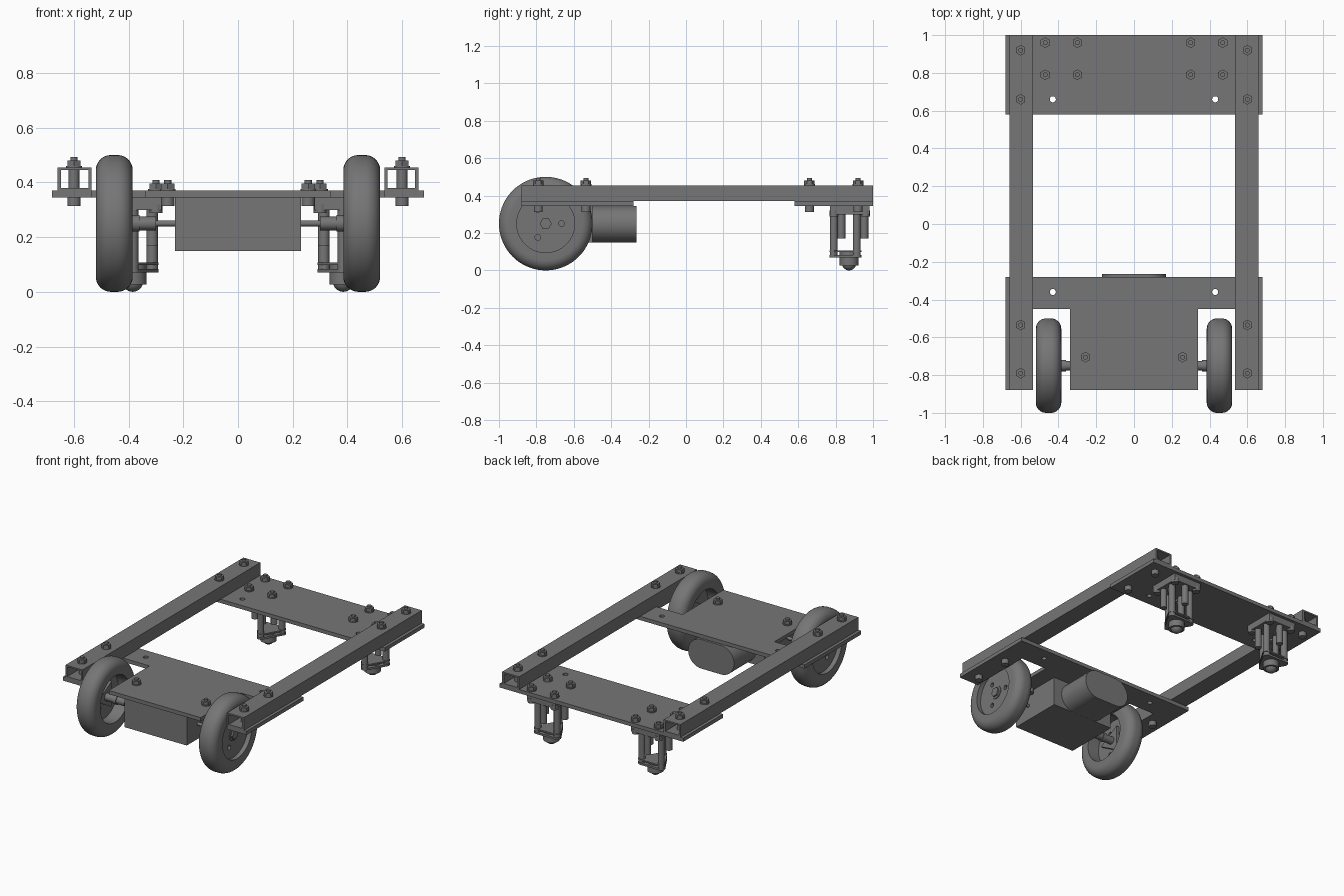
import bpy, bmesh, math
from mathutils import Matrix, Euler, Vector

if "Cube" in bpy.data.objects:
    bpy.data.objects.remove(bpy.data.objects["Cube"])

H = math.pi / 2
FLAT, SIDE, FRONT = (0, 0, 0), (H, 0, H), (H, 0, 0)   # profile plane: XY, YZ, XZ
grey = bpy.data.materials.new("dark_grey")
grey.diffuse_color = (.18, .18, .18, 1)
grey.use_nodes = True
grey.node_tree.nodes["Principled BSDF"].inputs["Base Color"].default_value = grey.diffuse_color


def add(name, bm):
    bmesh.ops.recalc_face_normals(bm, faces=bm.faces)
    me = bpy.data.meshes.new(name)
    bm.to_mesh(me)
    bm.free()
    me.materials.append(grey)
    ob = bpy.data.objects.new(name, me)
    bpy.context.collection.objects.link(ob)
    bpy.context.view_layer.objects.active = ob
    bpy.ops.object.select_all(action='DESELECT')
    ob.select_set(True)
    bpy.ops.object.shade_smooth_by_angle(angle=math.radians(35))
    return ob


def box(name, x, y, z):
    bm = bmesh.new()
    bmesh.ops.create_cube(bm, size=1)
    for v in bm.verts:
        v.co = Vector([(b[0] + b[1]) / 2 + c * (b[1] - b[0]) for c, b in zip(v.co, (x, y, z))])
    return add(name, bm)


def cyl(bm, c, r, h0, h1, n=24, axis='Z'):
    """Cylinder from h0 to h1 along the axis; c holds the two other coordinates."""
    if axis == 'Z':
        m = Matrix.Translation((c[0], c[1], (h0 + h1) / 2))
    else:
        m = Matrix.Translation(((h0 + h1) / 2, c[0], c[1])) @ Matrix.Rotation(H, 4, 'Y')
    bmesh.ops.create_cone(bm, cap_ends=True, segments=n, radius1=r, radius2=r,
                          depth=abs(h1 - h0), matrix=m)


def circle(x, y, r, n=32, a0=0, a1=2 * math.pi, closed=True):
    k = n if closed else n - 1
    return [(x + r * math.cos(a0 + (a1 - a0) * i / k), y + r * math.sin(a0 + (a1 - a0) * i / k))
            for i in range(n)]


def rect(x0, x1, y0, y1):
    return [(x0, y0), (x1, y0), (x1, y1), (x0, y1)]


def extrude(name, loops, thick, loc, rot=FLAT):
    """Filled outline with holes, extruded and placed."""
    cu = bpy.data.curves.new(name, 'CURVE')
    cu.dimensions, cu.fill_mode, cu.extrude = '2D', 'BOTH', thick / 2
    for pts in loops:
        s = cu.splines.new('POLY')
        s.points.add(len(pts) - 1)
        for p, q in zip(s.points, pts):
            p.co = (q[0], q[1], 0, 1)
        s.use_cyclic_u = True
    tmp = bpy.data.objects.new(name + "_outline", cu)
    bpy.context.collection.objects.link(tmp)
    me = bpy.data.meshes.new_from_object(tmp.evaluated_get(bpy.context.evaluated_depsgraph_get()))
    bm = bmesh.new()
    bm.from_mesh(me)
    bpy.data.objects.remove(tmp)
    bpy.data.curves.remove(cu)
    bpy.data.meshes.remove(me)
    bmesh.ops.remove_doubles(bm, verts=bm.verts, dist=1e-5)
    bm.transform(Matrix.Translation(loc) @ Euler(rot).to_matrix().to_4x4())
    return add(name, bm)


def bolt(name, x, y, top, bottom):
    """Nut and shank end above, round head below."""
    bm = bmesh.new()
    cyl(bm, (x, y), 0.029, top, top + 0.006)
    cyl(bm, (x, y), 0.028, top + 0.006, top + 0.026, 6)
    cyl(bm, (x, y), 0.013, bottom, top + 0.038, 16)
    cyl(bm, (x, y), 0.02, bottom, top, 16)
    cyl(bm, (x, y), 0.024, bottom - 0.032, bottom)
    return add(name, bm)


# Deck plates
extrude("rear_plate", [rect(-.68, .68, .58, 1)] + [circle(s * .43, .66, .016) for s in (-1, 1)],
        .025, (0, 0, .3575))
half = [(.34, -.88), (.34, -.45), (.535, -.45), (.535, -.88), (.68, -.88), (.68, -.28)]
front = half + [(-x, y) for x, y in reversed(half)]
extrude("front_plate", [front] + [circle(s * .43, -.36, .016) for s in (-1, 1)],
        .025, (0, 0, .3575))

# Gearbox and flat-sided motor
box("gearbox", (-.23, .23), (-.87, -.5), (.15, .345))
stadium = (circle(.0725, .2475, .0975, 24, -H, H, False)
           + circle(-.0725, .2475, .0975, 24, H, 3 * H, False))
motor = extrude("motor", [stadium], .235, (0, -.3825, 0), FRONT)
bev = motor.modifiers.new("bevel", 'BEVEL')
bev.width, bev.segments, bev.limit_method, bev.angle_limit = .008, 3, 'ANGLE', math.radians(60)


def tire(name, cx):
    # Rounded tire section spun around the axle
    sec = [(-.0675, .155)] + [(-.0125 - .055 * math.cos(a * H / 8), .195 + .055 * math.sin(a * H / 8))
                              for a in range(9)]
    sec += [(-x, r) for x, r in reversed(sec)]
    bm = bmesh.new()
    n = 72
    rings = [[bm.verts.new((cx + x, -.75 + r * math.cos(2 * math.pi * i / n),
                            .25 + r * math.sin(2 * math.pi * i / n))) for x, r in sec]
             for i in range(n)]
    for i in range(n):
        a, b = rings[i], rings[(i + 1) % n]
        for j in range(len(sec)):
            k = (j + 1) % len(sec)
            bm.faces.new((a[j], a[k], b[k], b[j]))
    return add(name, bm)


def caster(side, s):
    cx, cy, r = s * .385, .872, .082
    box(side + "_caster_mount", (cx - .105, cx + .105), (.77, .98), (.3, .345))
    # Three long posts, three short spacers between them
    bm = bmesh.new()
    for k in range(3):
        a = -H + k * math.tau / 3
        cyl(bm, (cx + r * math.cos(a), cy + r * math.sin(a)), .021, .07, .3)
        cyl(bm, (cx - r * math.cos(a), cy - r * math.sin(a)), .021, .17, .3)
    add(side + "_caster_posts", bm)
    # Rounded triangular flanges
    tri = []
    for k in range(3):
        a = -H + k * math.tau / 3
        tri += circle(r * math.cos(a), r * math.sin(a), .024, 9, a - math.pi / 3, a + math.pi / 3, False)
    extrude(side + "_caster_base", [tri], .013, (cx, cy, .0765))
    extrude(side + "_caster_flange", [tri], .009, (cx, cy, .102))
    # Ball in its cup
    bm = bmesh.new()
    cyl(bm, (cx, cy), .05, .027, .105, 32)
    add(side + "_caster_cup", bm)
    bm = bmesh.new()
    bmesh.ops.create_uvsphere(bm, u_segments=32, v_segments=16, radius=.038,
                              matrix=Matrix.Translation((cx, cy, .038)))
    add(side + "_caster_ball", bm)
    for i, x in enumerate((.3, .47)):
        for j, y in enumerate((.79, .96)):
            bolt(f"{side}_caster_bolt_{i}{j}", s * x, y, .37, .32)


for side, s in (("left", -1), ("right", 1)):
    # Hollow side rail and its bolts
    extrude(side + "_rail", [rect(-.0625, .0625, .37, .455), rect(-.05, .05, .38, .445)],
            1.88, (s * .5975, .06, 0), FRONT)
    for i, y in enumerate((.92, .66, -.535, -.79)):
        bolt(f"{side}_rail_bolt_{i}", s * .6, y, .455, .345)
    bolt(side + "_gearbox_bolt", s * .257, -.705, .37, .345)

    # Wheel: tire, perforated disc, triangular inner flange, hub
    tire(side + "_tire", s * .4525)
    holes = [circle(.085 * math.cos(a), .085 * math.sin(a), .015, 20)
             for a in (0, math.tau / 3, 2 * math.tau / 3)]
    extrude(side + "_wheel_disc", [circle(0, 0, .156, 72)] + holes, .02, (s * .48, -.75, .25), SIDE)
    extrude(side + "_wheel_flange", [circle(0, 0, .1, 3, math.pi / 3, 7 * math.pi / 3)],
            .02, (s * .455, -.75, .25), SIDE)
    bm = bmesh.new()
    c = (-.75, .25)
    cyl(bm, c, .011, s * .22, s * .32, 20, 'X')
    cyl(bm, c, .025, s * .3, s * .47, 28, 'X')
    cyl(bm, c, .03, s * .36, s * .385, 28, 'X')
    cyl(bm, c, .043, s * .48, s * .495, 28, 'X')
    cyl(bm, c, .032, s * .49, s * .506, 6, 'X')
    add(side + "_axle", bm)

    caster(side, s)
